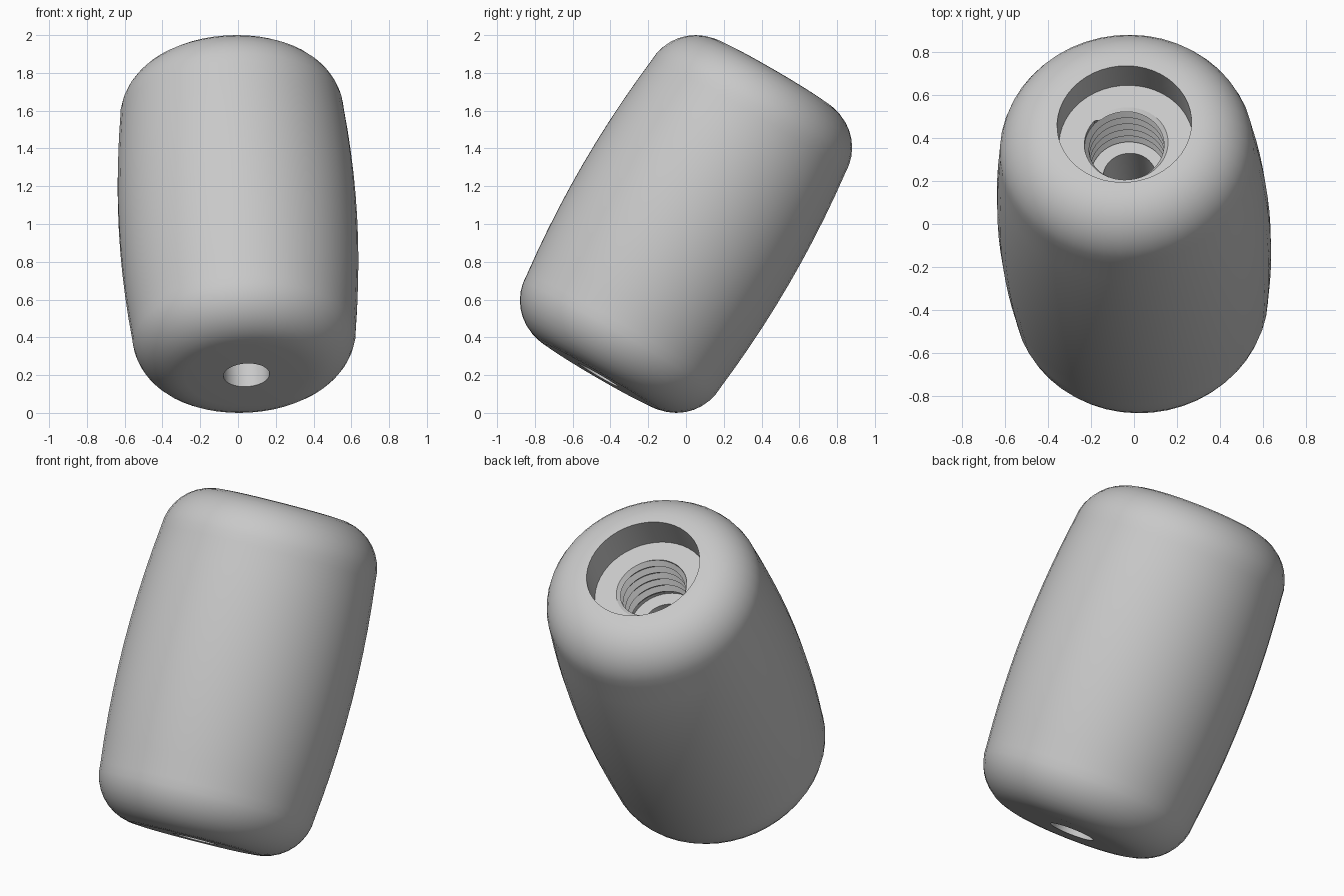
import bpy, bmesh, math
from mathutils import Vector

cube = bpy.data.objects.get("Cube")
if cube:
    bpy.data.objects.remove(cube, do_unlink=True)

SEGMENTS = 48
HALF = 0.926                # half the length along the axis
FILLET = 0.27               # rounding of both ends
RECESS_R, RECESS_Z = 0.313, 0.745
THREAD_R, THREAD_RIDGE, THREAD_Z = 0.195, 0.175, 0.445
BORE_R = 0.122
PITCH = 0.056
AXIS = Vector((-0.045, 0.465, 0.8))

grey = bpy.data.materials.new("Light grey")
grey.use_nodes = True
grey.diffuse_color = (0.58, 0.58, 0.58, 1)
grey.node_tree.nodes["Principled BSDF"].inputs["Base Color"].default_value = (0.58, 0.58, 0.58, 1)


def build_lathe(name, rows, point):
    """Skin a grid of rings; point(row, angle) gives radius and height."""
    bm = bmesh.new()
    grid = []
    for row in rows:
        ring = []
        for j in range(SEGMENTS + 1):
            turn = j / SEGMENTS
            r, z = point(row, turn)
            a = turn * math.tau
            ring.append(bm.verts.new((r * math.cos(a), r * math.sin(a), z)))
        grid.append(ring)
    for lower, upper in zip(grid, grid[1:]):
        for j in range(SEGMENTS):
            bm.faces.new((lower[j], upper[j], upper[j + 1], lower[j + 1]))
    bmesh.ops.remove_doubles(bm, verts=bm.verts, dist=1e-5)
    mesh = bpy.data.meshes.new(name)
    bm.to_mesh(mesh)
    bm.free()
    mesh.materials.append(grey)
    obj = bpy.data.objects.new(name, mesh)
    bpy.context.collection.objects.link(obj)
    obj.rotation_euler = AXIS.to_track_quat('Z', 'Y').to_euler()
    obj.location = (0, 0, 1)
    bpy.ops.object.select_all(action='DESELECT')
    obj.select_set(True)
    bpy.context.view_layer.objects.active = obj
    bpy.ops.object.shade_smooth_by_angle(angle=math.radians(30))
    return obj


# Barrel outline: rounded shoulder, gentle bulge, rounded base
def bulge(z):
    return 0.632 - 0.088 * z * z


shoulder_z = HALF - FILLET
shoulder_r = bulge(shoulder_z) - FILLET
shoulder = [(shoulder_r + FILLET * math.sin(a), shoulder_z + FILLET * math.cos(a))
            for a in (math.radians(90 * k / 9) for k in range(10))]
side = [(bulge(z), z) for z in (shoulder_z * (1 - k / 5) for k in range(1, 10))]
base = [(r, -z) for r, z in reversed(shoulder)]

# Body with the top recess, the step below the thread and the through bore
profile = ([(THREAD_R, RECESS_Z), (RECESS_R, RECESS_Z), (RECESS_R, HALF)]
           + shoulder + side + base
           + [(BORE_R, -HALF), (BORE_R, THREAD_Z), (THREAD_R, THREAD_Z)])
build_lathe("barrel_body", profile, lambda p, turn: p)


# Helical thread lining the wide part of the hole
def thread_point(i, turn):
    z = THREAD_Z + (i / 2 + turn) * PITCH
    if z <= THREAD_Z or z >= RECESS_Z:
        return THREAD_R, min(max(z, THREAD_Z), RECESS_Z)
    return (THREAD_RIDGE if i % 2 else THREAD_R), z


row_count = math.ceil((RECESS_Z - THREAD_Z) / PITCH * 2)
build_lathe("screw_thread", range(-3, row_count + 2), thread_point)
